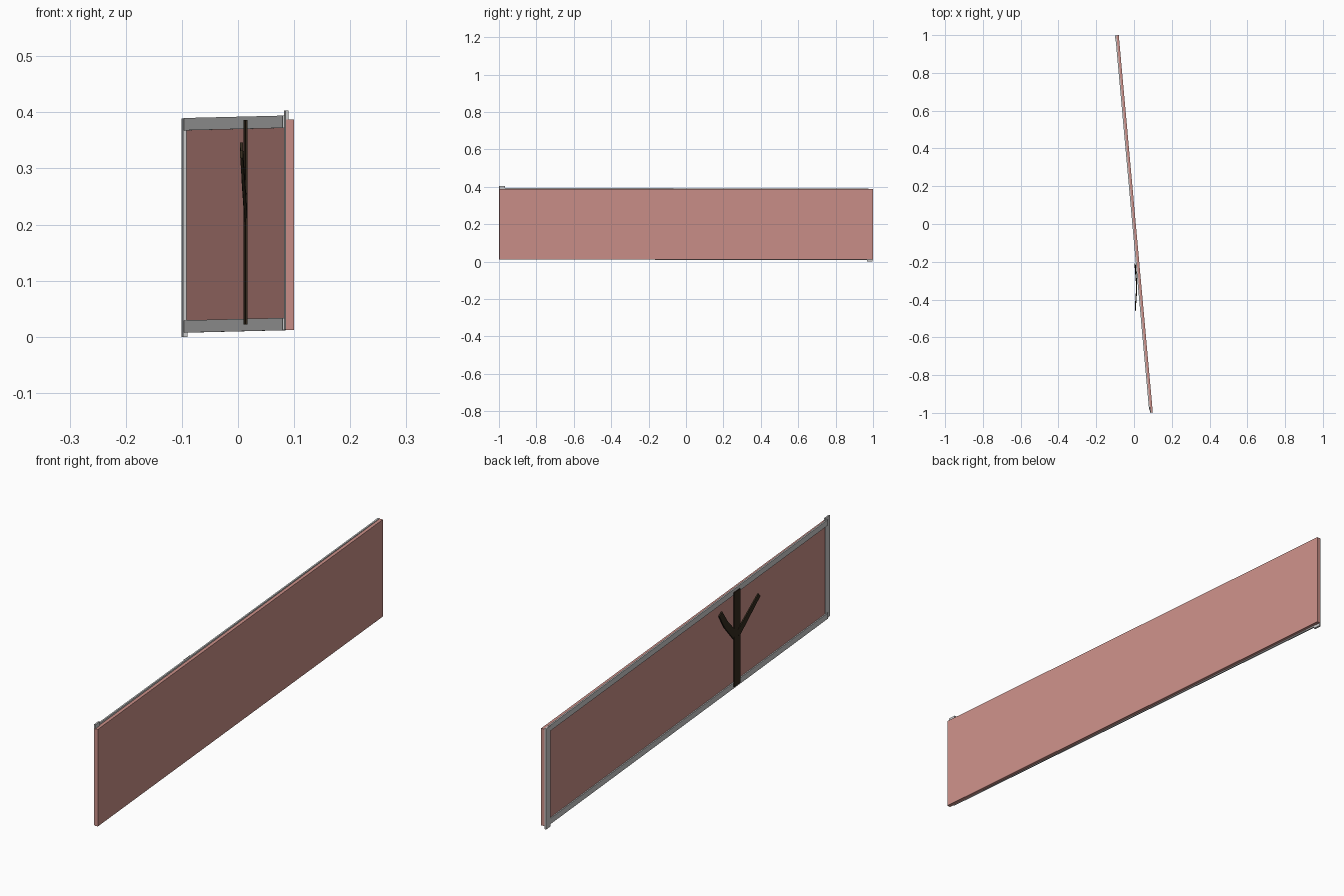
import bpy, math
from mathutils import Matrix, Vector

if "Cube" in bpy.data.objects:
    bpy.data.objects.remove(bpy.data.objects["Cube"])

YAW = Matrix.Rotation(0.09, 4, 'Z')      # the whole panel is turned slightly


def material(name, color):
    m = bpy.data.materials.new(name)
    m.diffuse_color = color
    m.use_nodes = True
    m.node_tree.nodes["Principled BSDF"].inputs["Base Color"].default_value = m.diffuse_color
    return m


pink = material("pink_board", (0.60, 0.28, 0.25, 1))
bark = material("dark_bark", (0.035, 0.024, 0.013, 1))


def mesh_object(name, verts, mat=None):
    """Six-sided block from a bottom ring and a top ring of four points."""
    faces = [(3, 2, 1, 0), (4, 5, 6, 7)]
    faces += [(i, (i + 1) % 4, (i + 1) % 4 + 4, i + 4) for i in range(4)]
    me = bpy.data.meshes.new(name)
    me.from_pydata(verts, [], faces)
    if mat:
        me.materials.append(mat)
    ob = bpy.data.objects.new(name, me)
    bpy.context.collection.objects.link(ob)
    return ob


def block(name, x, y, z, mat=None, tilt=0.0):
    """Box given by (min, max) ranges in the panel's own axes."""
    c = Vector((sum(x) / 2, sum(y) / 2, sum(z) / 2))
    h = Vector((x[1] - x[0], y[1] - y[0], z[1] - z[0])) / 2
    ring = [(-1, -1), (1, -1), (1, 1), (-1, 1)]
    verts = [(a * h.x, b * h.y, s * h.z) for s in (-1, 1) for a, b in ring]
    ob = mesh_object(name, verts, mat)
    ob.matrix_world = YAW @ Matrix.Translation(c) @ Matrix.Rotation(tilt, 4, 'X')
    return ob


def branch(name, points, widths):
    """Flat tapering limb running through world points."""
    for i in range(len(points) - 1):
        a, b = Vector(points[i]), Vector(points[i + 1])
        d = (b - a).normalized()
        thick = Vector((0.0025, 0, 0))
        side = d.cross(Vector((1, 0, 0))).normalized()
        verts = []
        for p, w in ((a, widths[i]), (b, widths[i + 1])):
            s = side * w / 2
            verts += [p - thick - s, p + thick - s, p + thick + s, p - thick + s]
        mesh_object(f"{name}_{i + 1}", verts, bark)


# Main board
block("board", (-0.0045, 0.0095), (-1.003, 1.003), (0.012, 0.387), pink)

# Slightly sloping frame rails
slope = -0.0022
block("top_rail", (-0.009, -0.003), (-0.985, 0.98), (0.370, 0.392), tilt=slope)
block("bottom_rail", (-0.009, -0.003), (-0.985, 0.98), (0.0095, 0.0315), tilt=slope)

# End posts, one dropped and one raised
block("back_post", (-0.0105, -0.003), (0.972, 1.002), (0.0, 0.389))
block("front_post", (-0.0058, 0.0), (-1.002, -0.972), (0.013, 0.403))

# Flat tree standing just off the board
block("trunk", (-0.0180, -0.0145), (-0.352, -0.31), (0.022, 0.386), bark)
branch("left_branch", [(0.0145, -0.33, 0.205), (0.009, -0.255, 0.285),
                       (0.006, -0.218, 0.34)], [0.03, 0.026, 0.022])
branch("right_branch", [(0.0145, -0.335, 0.215), (0.0065, -0.455, 0.325)],
       [0.028, 0.018])
